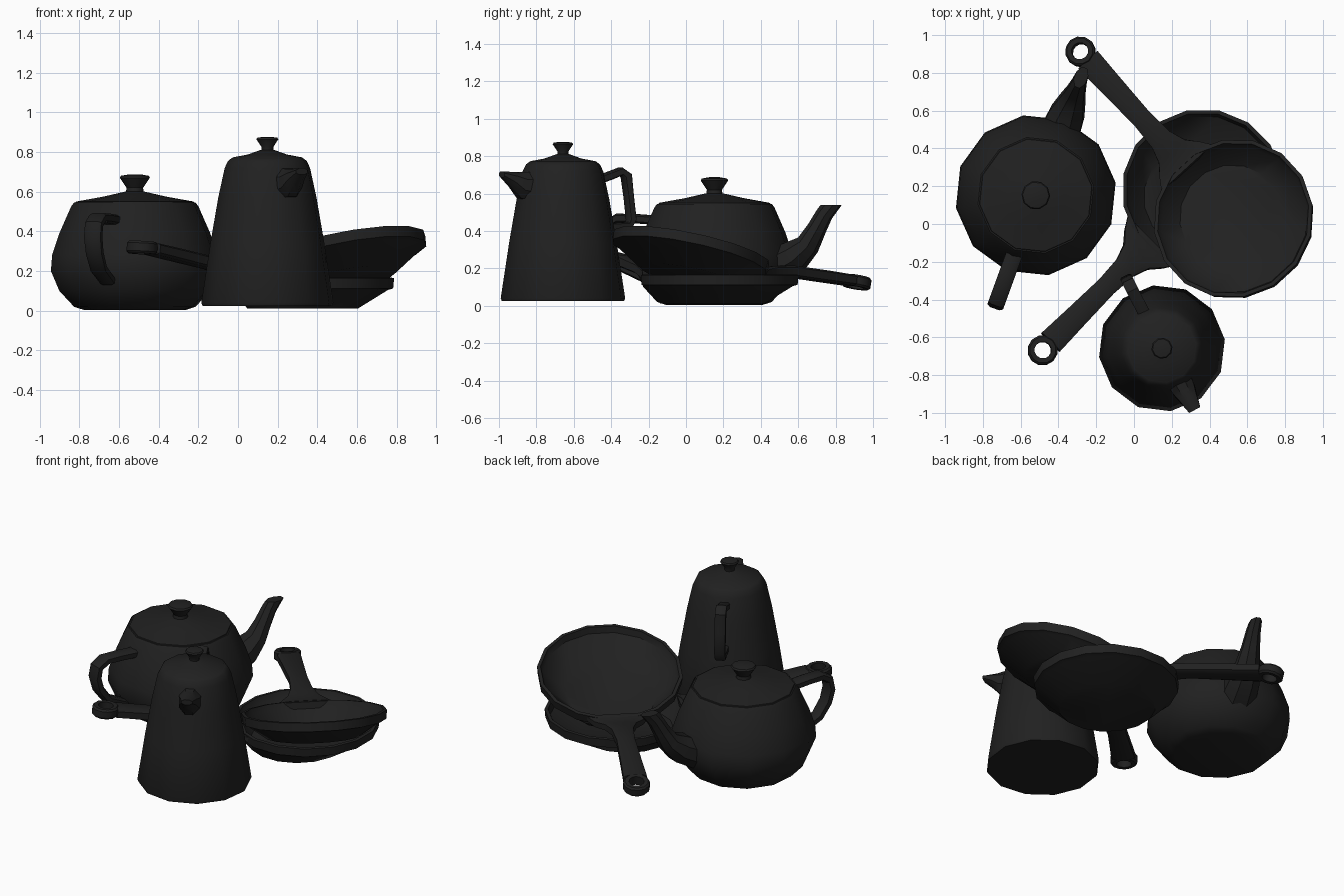
import bpy, bmesh
from math import sin, cos, pi, radians
from mathutils import Matrix, Vector

if "Cube" in bpy.data.objects:
    bpy.data.objects.remove(bpy.data.objects["Cube"])

iron = bpy.data.materials.new("cast_iron")
iron.diffuse_color = (0.015, 0.015, 0.015, 1)
iron.use_nodes = True
iron.node_tree.nodes["Principled BSDF"].inputs["Base Color"].default_value = iron.diffuse_color


def loft(name, rings, matrix, closed=False):
    """Skin a list of equal-size vertex rings; cap the ends unless closed."""
    bm = bmesh.new()
    vs = [[bm.verts.new(p) for p in ring] for ring in rings]
    n = len(vs[0])
    pairs = list(zip(vs, vs[1:])) + ([(vs[-1], vs[0])] if closed else [])
    for a, b in pairs:
        for i in range(n):
            j = (i + 1) % n
            bm.faces.new((a[i], a[j], b[j], b[i]))
    if not closed:
        bm.faces.new(vs[0][::-1])
        bm.faces.new(vs[-1])
    bmesh.ops.recalc_face_normals(bm, faces=bm.faces)
    me = bpy.data.meshes.new(name)
    bm.to_mesh(me)
    bm.free()
    me.materials.append(iron)
    ob = bpy.data.objects.new(name, me)
    bpy.context.collection.objects.link(ob)
    ob.matrix_world = matrix
    bpy.ops.object.select_all(action='DESELECT')
    ob.select_set(True)
    bpy.context.view_layer.objects.active = ob
    bpy.ops.object.shade_smooth_by_angle(angle=radians(38))
    return ob


def lathe(name, profile, n, matrix, phase=0.0, closed=False):
    """Profile points are (radius, z) or (radius, z, x shift)."""
    rings = []
    for p in profile:
        r, z, s = (*p, 0)[:3]
        rings.append([(s + r * cos(phase + 2 * pi * i / n), r * sin(phase + 2 * pi * i / n), z)
                      for i in range(n)])
    return loft(name, rings, matrix, closed)


def sweep(name, path, matrix, n=8, power=1.0, first=None, last=None):
    """Path in the local xz plane: (x, z, half thickness, half width)."""
    rings = []
    for k, (x, z, a, b) in enumerate(path):
        p, q = path[max(k - 1, 0)], path[min(k + 1, len(path) - 1)]
        t = Vector((q[0] - p[0], q[1] - p[1])).normalized()
        if k == 0 and first:
            t = Vector(first)
        if k == len(path) - 1 and last:
            t = Vector(last)
        ring = []
        for i in range(n):
            u = 2 * pi * (i + 0.5) / n
            c, s = cos(u), sin(u)
            c = abs(c) ** power * (1 if c > 0 else -1)
            s = abs(s) ** power * (1 if s > 0 else -1)
            ring.append((x - t.y * a * c, b * s, z + t.x * a * c))
        rings.append(ring)
    return loft(name, rings, matrix)


def place(x, y, z, deg):
    return Matrix.Translation((x, y, z)) @ Matrix.Rotation(radians(deg), 4, 'Z')


def pan(name, m):
    # dish with rim, its base set slightly toward the handle
    lathe(name + "_dish", [(.285, .012, .055), (.405, .105, .008), (.425, .112), (.43, .165),
                           (.41, .167), (.395, .13), (.275, .045, .055)], 16, m, pi / 16)
    # flared handle
    sweep(name + "_handle", [(.38, .14, .024, .19), (.44, .145, .026, .15), (.50, .17, .028, .095),
                             (.58, .20, .03, .066), (.72, .24, .032, .056), (.95, .28, .032, .064),
                             (1.14, .312, .03, .072)], m, power=.45)
    # hanging loop
    ring = m @ Matrix.Translation((1.20, 0, .318)) @ Matrix.Rotation(radians(-4), 4, 'Y')
    lathe(name + "_hanging_loop", [(.045, -.03), (.07, -.031), (.08, -.02), (.08, .02),
                                   (.07, .031), (.045, .03)], 12, ring, closed=True)


# two stacked pans, the upper one resting tilted
pan("lower_pan", place(.365, .18, 0, 225))
pan("upper_pan", place(.525, .03, .31, 132.5) @ Matrix.Rotation(radians(16), 4, 'Y')
    @ Matrix.Translation((0, 0, -.165)))

# round teapot
m = place(-.52, .152, 0, 69)
lathe("teapot_body", [(.26, .004), (.31, .02), (.385, .10), (.428, .20), (.422, .28), (.385, .39),
                      (.325, .525), (.31, .545)], 12, m)
lathe("teapot_lid", [(.305, .54), (.30, .55), (.16, .575), (.05, .60)], 12, m)
lathe("teapot_knob", [(.045, .59), (.042, .62), (.076, .67), (.07, .68), (.03, .687)], 10, m)
sweep("teapot_spout", [(.33, .20, .10, .115), (.46, .265, .09, .10), (.535, .325, .065, .075),
                       (.585, .41, .052, .056), (.63, .49, .047, .044), (.668, .538, .06, .036)],
      m, first=(.85, .5), last=(0, 1))
m = place(-.52, .152, 0, 250)
sweep("teapot_handle", [(.30, .455, .026, .046), (.44, .465, .026, .046), (.545, .468, .026, .046),
                        (.60, .435, .027, .046), (.613, .37, .027, .046), (.59, .29, .027, .044),
                        (.53, .21, .026, .042), (.40, .15, .024, .04)], m, power=.6)

# tall coffee pot
m = place(.148, -.658, 0, 8)
lathe("coffee_pot_body", [(.33, .025), (.336, .04), (.29, .34), (.25, .57), (.217, .72),
                          (.20, .755), (.18, .77)], 12, m)
lathe("coffee_pot_lid", [(.19, .762), (.175, .773), (.10, .787), (.035, .81)], 12, m)
lathe("coffee_pot_knob", [(.03, .80), (.03, .825), (.056, .864), (.05, .872), (.02, .876)], 10, m)
sweep("coffee_pot_spout", [(.15, .64, .085, .075), (.25, .645, .078, .066), (.30, .675, .046, .052),
                           (.37, .702, .018, .036)], place(.148, -.658, 0, -62),
      first=(1, 0), last=(1, 0))
sweep("coffee_pot_handle", [(.17, .66, .022, .033), (.28, .695, .022, .033), (.345, .718, .022, .033),
                            (.38, .695, .025, .033), (.395, .58, .021, .033), (.41, .46, .022, .033),
                            (.39, .425, .024, .033), (.24, .42, .02, .033)],
      place(.148, -.658, 0, 117), power=.4)
